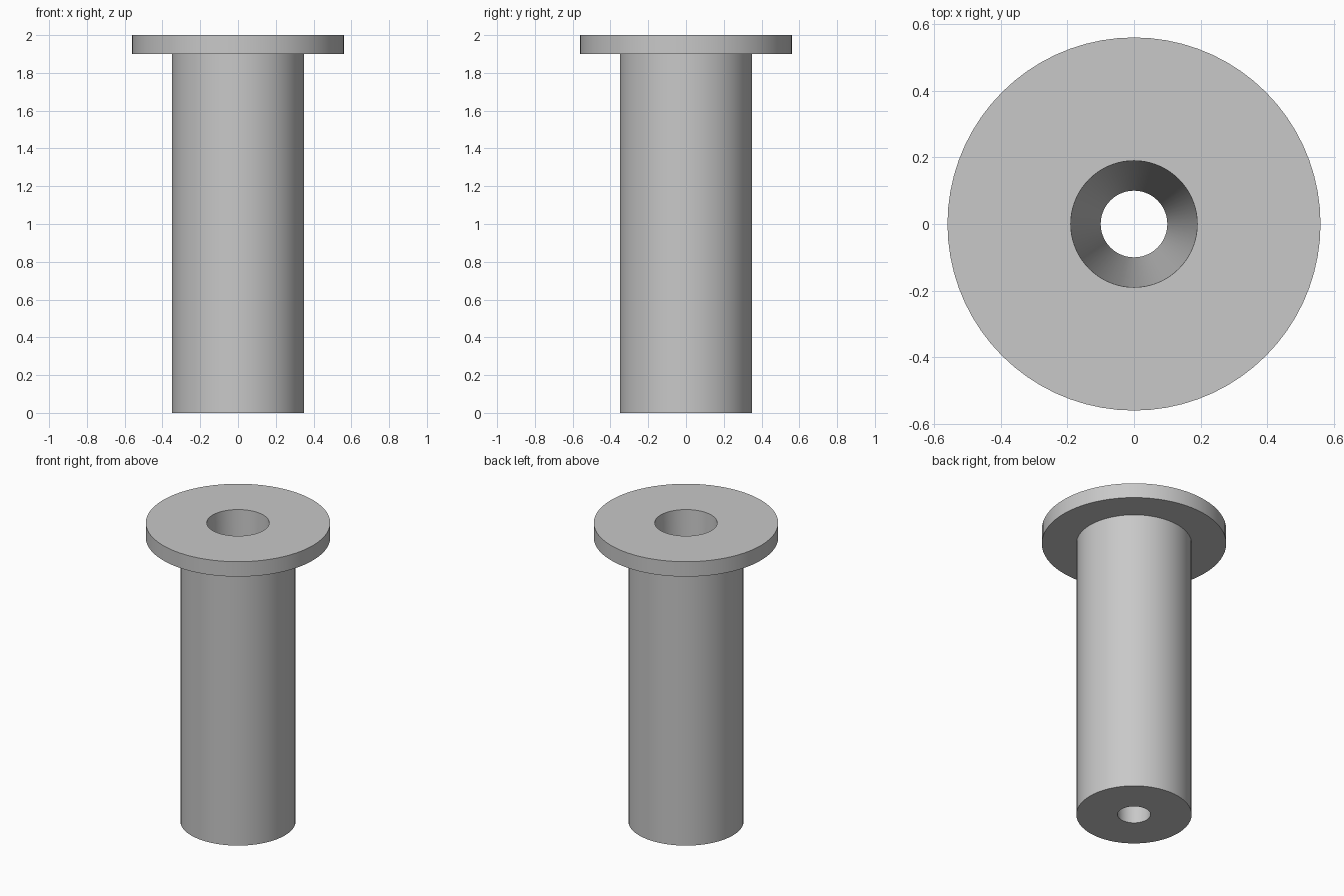
import bpy
import bmesh
from math import radians
from mathutils import Matrix, Vector

cube = bpy.data.objects.get("Cube")
if cube:
    bpy.data.objects.remove(cube, do_unlink=True)

# Single plain grey material
grey = bpy.data.materials.new("plain grey")
grey.use_nodes = True
colour = (0.58, 0.58, 0.58, 1)
grey.diffuse_color = colour
grey.node_tree.nodes["Principled BSDF"].inputs["Base Color"].default_value = colour

SEGMENTS = 72
HEIGHT, FLANGE_BOTTOM = 2.0, 1.9
FLANGE_R, SHAFT_R = 0.56, 0.35
HOLE_TOP_R, HOLE_BOTTOM_R = 0.19, 0.10


def lathe(name, profile):
    """Revolve a closed (radius, height) profile about the z axis."""
    bm = bmesh.new()
    rings = []
    for i in range(SEGMENTS):
        turn = Matrix.Rotation(radians(360 * i / SEGMENTS), 3, "Z")
        rings.append([bm.verts.new(turn @ Vector((r, 0, z))) for r, z in profile])
    for i, ring in enumerate(rings):
        following = rings[(i + 1) % SEGMENTS]
        for j in range(len(profile)):
            k = (j + 1) % len(profile)
            bm.faces.new((ring[j], following[j], following[k], ring[k]))
    bmesh.ops.recalc_face_normals(bm, faces=bm.faces)
    mesh = bpy.data.meshes.new(name)
    bm.to_mesh(mesh)
    bm.free()
    mesh.materials.append(grey)
    obj = bpy.data.objects.new(name, mesh)
    bpy.context.collection.objects.link(obj)
    return obj


# Shaft, top flange and tapered through hole in one solid
bushing = lathe("flanged_bushing", [
    (HOLE_BOTTOM_R, 0),
    (SHAFT_R, 0),
    (SHAFT_R, FLANGE_BOTTOM),
    (FLANGE_R, FLANGE_BOTTOM),
    (FLANGE_R, HEIGHT),
    (HOLE_TOP_R, HEIGHT),
])

bpy.ops.object.select_all(action="DESELECT")
bushing.select_set(True)
bpy.context.view_layer.objects.active = bushing
bpy.ops.object.shade_smooth_by_angle(angle=radians(30))
